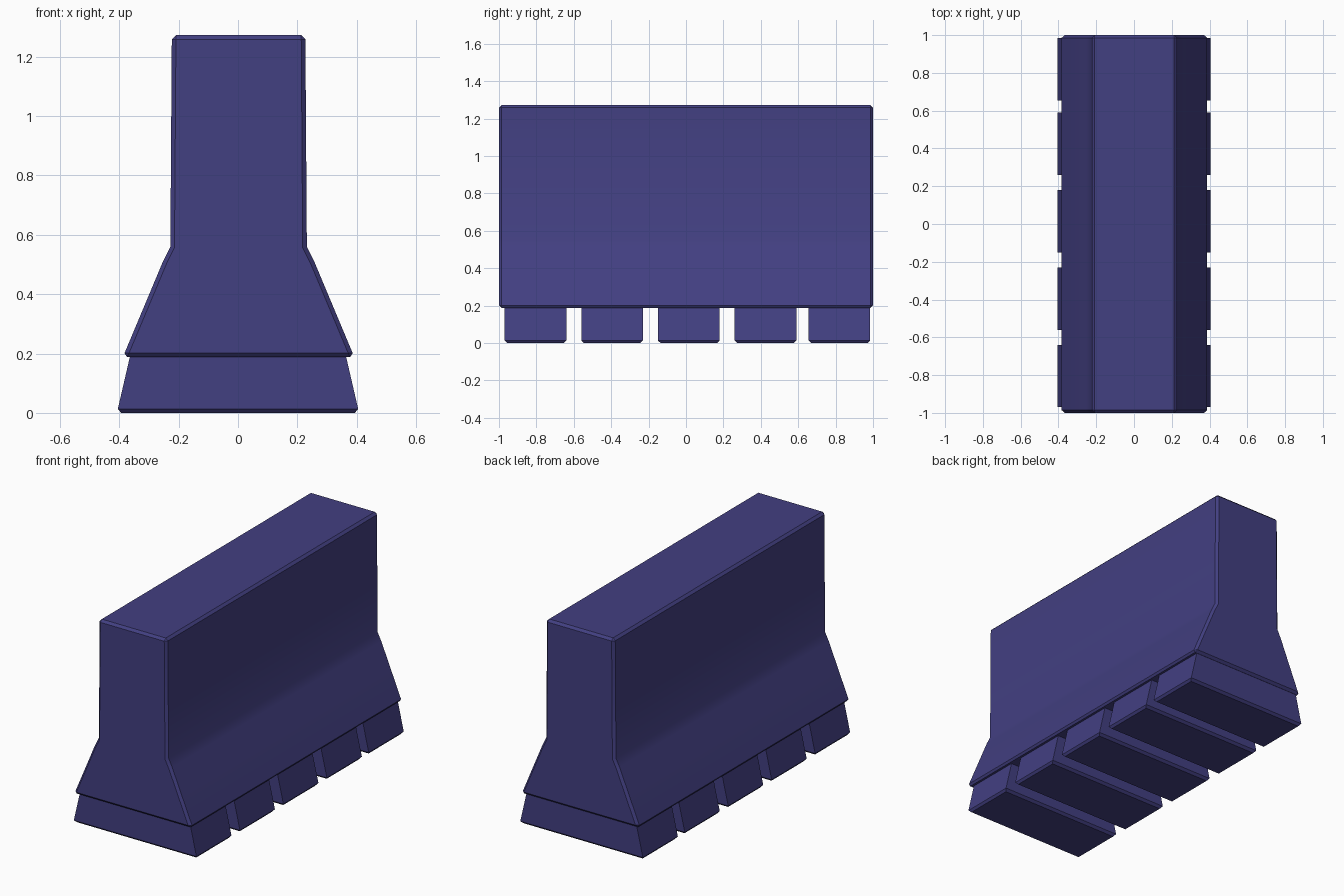
import bpy, bmesh
from math import radians

if "Cube" in bpy.data.objects:
    bpy.data.objects.remove(bpy.data.objects["Cube"])

mat = bpy.data.materials.new("navy_plastic")
mat.diffuse_color = (0.055, 0.05, 0.22, 1)
mat.use_nodes = True
mat.node_tree.nodes["Principled BSDF"].inputs["Base Color"].default_value = mat.diffuse_color


def extrude_profile(name, profile, y0, y1, bevel_width, bottom_only=False):
    """Extrude a closed (x, z) outline along y and chamfer its edges."""
    bm = bmesh.new()
    face = bm.faces.new([bm.verts.new((x, y0, z)) for x, z in profile])
    geom = bmesh.ops.extrude_face_region(bm, geom=[face])["geom"]
    verts = [g for g in geom if isinstance(g, bmesh.types.BMVert)]
    bmesh.ops.translate(bm, verts=verts, vec=(0, y1 - y0, 0))
    bmesh.ops.recalc_face_normals(bm, faces=bm.faces[:])
    edges = [e for e in bm.edges if e.calc_face_angle() > radians(40)]
    if bottom_only:
        edges = [e for e in edges if all(v.co.z < 0.01 for v in e.verts)]
    bmesh.ops.bevel(bm, geom=edges, offset=bevel_width, segments=1,
                    profile=0.5, affect='EDGES')
    bmesh.ops.recalc_face_normals(bm, faces=bm.faces[:])
    mesh = bpy.data.meshes.new(name)
    bm.to_mesh(mesh)
    bm.free()
    obj = bpy.data.objects.new(name, mesh)
    bpy.context.collection.objects.link(obj)
    mesh.materials.append(mat)
    bpy.ops.object.select_all(action='DESELECT')
    obj.select_set(True)
    bpy.context.view_layer.objects.active = obj
    bpy.ops.object.shade_smooth_by_angle(angle=radians(30))
    return obj


def mirrored(half):
    """Complete a right-hand half outline with its mirror image."""
    return half + [(-x, z) for x, z in reversed(half)]


# Barrier body: flared base rising into an upright wall
body_half = [(0.39, 0.188), (0.255, 0.51), (0.23, 0.56), (0.225, 1.273)]
body = extrude_profile("barrier_body", mirrored(body_half), -1.0, 1.0, 0.014)
body.location.x = 0.002

# Row of five tapered feet with drainage gaps between them
foot_half = [(0.408, 0.0), (0.363, 0.195)]
foot_spans = [(-0.97, -0.64), (-0.56, -0.23), (-0.15, 0.18),
              (0.26, 0.59), (0.655, 0.985)]
for i, (y0, y1) in enumerate(foot_spans):
    extrude_profile(f"foot_{i + 1}", mirrored(foot_half), y0, y1, 0.014, True)
